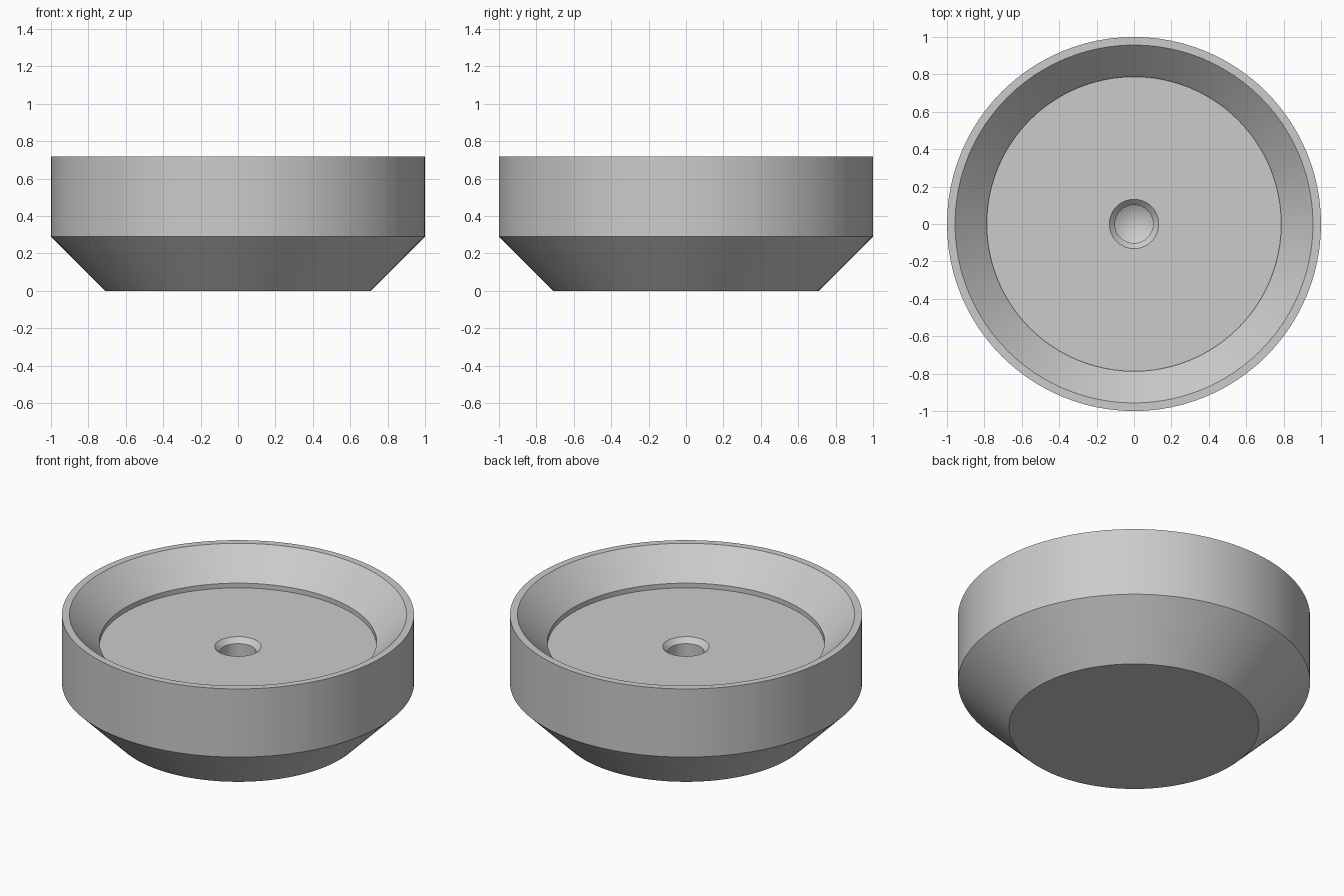
import bpy, bmesh, math

cube = bpy.data.objects.get("Cube")
if cube:
    bpy.data.objects.remove(cube, do_unlink=True)

SEGMENTS = 96

# Plain grey finish
grey = bpy.data.materials.new("light_grey")
grey.use_nodes = True
colour = (0.6, 0.6, 0.6, 1)
grey.diffuse_color = colour
grey.node_tree.nodes["Principled BSDF"].inputs["Base Color"].default_value = colour


def lathe(name, profile, material):
    """Spin a (radius, height) profile about z; zero radius closes to a point."""
    bm = bmesh.new()
    rings = []
    for r, z in profile:
        if r == 0:
            rings.append([bm.verts.new((0, 0, z))] * SEGMENTS)
            continue
        angles = [math.tau * i / SEGMENTS for i in range(SEGMENTS)]
        rings.append([bm.verts.new((r * math.cos(a), r * math.sin(a), z)) for a in angles])
    for low, high in zip(rings, rings[1:]):
        for i in range(SEGMENTS):
            j = (i + 1) % SEGMENTS
            corners = dict.fromkeys((low[i], low[j], high[j], high[i]))
            bm.faces.new(list(corners))
    # Flat underside
    bm.faces.new(rings[0])
    bmesh.ops.recalc_face_normals(bm, faces=bm.faces)
    mesh = bpy.data.meshes.new(name)
    bm.to_mesh(mesh)
    bm.free()
    mesh.materials.append(material)
    obj = bpy.data.objects.new(name, mesh)
    bpy.context.collection.objects.link(obj)
    return obj


outer = [(0.71, 0), (1, 0.29), (1, 0.717)]              # chamfered base and side wall
recess = [(0.957, 0.717), (0.787, 0.547), (0.787, 0.517)]  # sloped lip and short step
hole = [(0.132, 0.517), (0.102, 0.487), (0.102, 0.2), (0, 0.14)]  # countersunk blind hole

foot = lathe("round_foot", outer + recess + hole, grey)

bpy.ops.object.select_all(action='DESELECT')
foot.select_set(True)
bpy.context.view_layer.objects.active = foot
bpy.ops.object.shade_smooth_by_angle(angle=math.radians(30))
